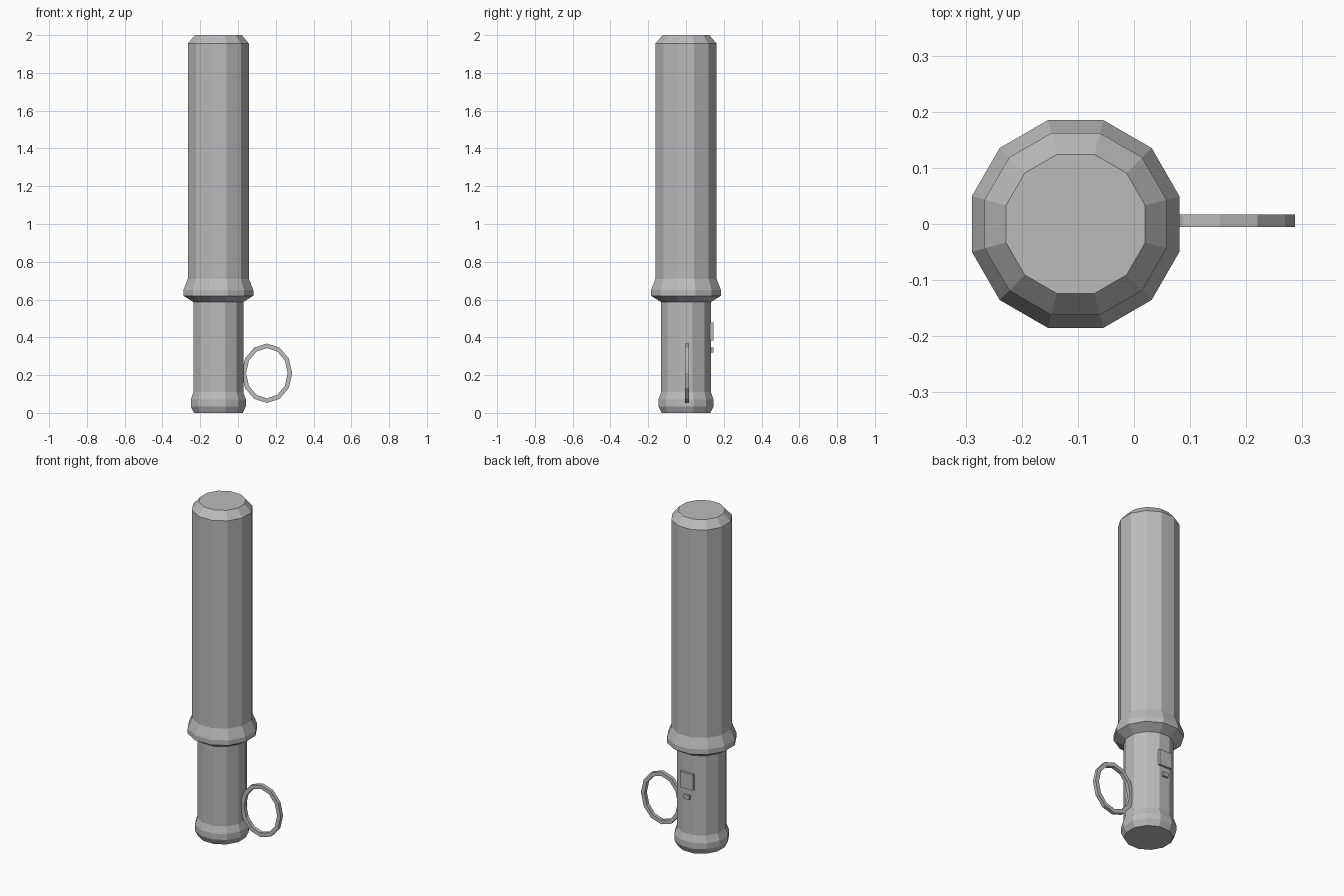
import bpy, bmesh
from math import sin, cos, pi
from mathutils import Vector

old = bpy.data.objects.get("Cube")
if old:
    bpy.data.objects.remove(old)

SIDES = 12
AXIS_X = -0.104

grey = bpy.data.materials.new("plain grey")
grey.use_nodes = True
grey.diffuse_color = (0.5, 0.5, 0.5, 1)
grey.node_tree.nodes["Principled BSDF"].inputs["Base Color"].default_value = grey.diffuse_color


def finish(name, bm):
    bmesh.ops.recalc_face_normals(bm, faces=bm.faces)
    mesh = bpy.data.meshes.new(name)
    bm.to_mesh(mesh)
    bm.free()
    mesh.materials.append(grey)
    obj = bpy.data.objects.new(name, mesh)
    bpy.context.collection.objects.link(obj)
    return obj


def bridge(bm, a, b):
    n = len(a)
    for i in range(n):
        j = (i + 1) % n
        bm.faces.new((a[i], a[j], b[j], b[i]))


def lathe(name, profile):
    """Twelve-sided capped solid; profile holds (flat-to-centre distance, z)."""
    bm = bmesh.new()
    rings = []
    for apothem, z in profile:
        r = apothem / cos(pi / SIDES)
        angles = [(i + 0.5) * 2 * pi / SIDES for i in range(SIDES)]
        rings.append([bm.verts.new((AXIS_X + r * cos(a), r * sin(a), z)) for a in angles])
    for a, b in zip(rings, rings[1:]):
        bridge(bm, a, b)
    bm.faces.new(rings[0])
    bm.faces.new(rings[-1])
    return finish(name, bm)


def plate(name, size, centre):
    bm = bmesh.new()
    bmesh.ops.create_cube(bm, size=1)
    for v in bm.verts:
        v.co = v.co * Vector(size) + Vector(centre)
    return finish(name, bm)


# Grip with flared foot, collar and long barrel with bevelled end
lathe("body", [(0.129, 0), (0.146, 0.035), (0.146, 0.07), (0.132, 0.11),
               (0.132, 0.587), (0.185, 0.62), (0.185, 0.65), (0.162, 0.71),
               (0.162, 1.955), (0.124, 2)])

# Oval carrying ring with a square section
bm = bmesh.new()
loops = []
for inset, y in ((0, -0.005), (0, 0.017), (0.024, 0.017), (0.024, -0.005)):
    loops.append([bm.verts.new((0.153 + (0.134 - inset) * cos(i * 2 * pi / SIDES), y,
                                0.21 + (0.157 - inset) * sin(i * 2 * pi / SIDES)))
                  for i in range(SIDES)])
for k in range(4):
    bridge(bm, loops[k], loops[(k + 1) % 4])
finish("carry_ring", bm)

# Switch plate and small button on the back of the grip
plate("switch_plate", (0.085, 0.04, 0.095), (AXIS_X, 0.125, 0.43))
plate("small_button", (0.035, 0.04, 0.025), (AXIS_X, 0.125, 0.333))
